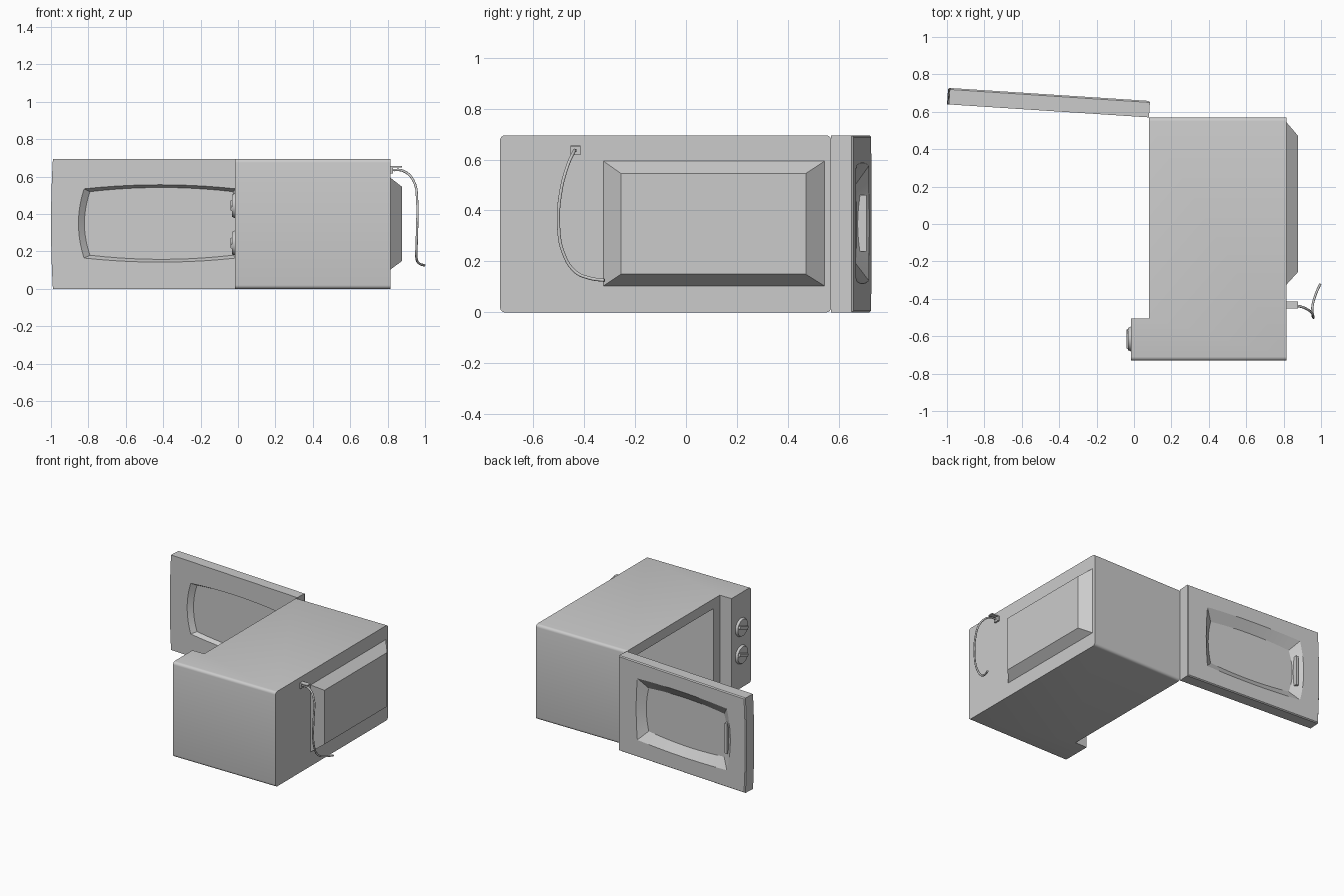
import bpy, bmesh, math
from mathutils import Matrix, Vector

if "Cube" in bpy.data.objects:
    bpy.data.objects.remove(bpy.data.objects["Cube"])


def finish(bm, name, smooth=True):
    bmesh.ops.recalc_face_normals(bm, faces=bm.faces[:])
    me = bpy.data.meshes.new(name)
    bm.to_mesh(me)
    bm.free()
    ob = bpy.data.objects.new(name, me)
    bpy.context.collection.objects.link(ob)
    if smooth:
        bpy.ops.object.select_all(action='DESELECT')
        ob.select_set(True)
        bpy.context.view_layer.objects.active = ob
        bpy.ops.object.shade_smooth_by_angle(angle=math.radians(30))
    return ob


def add_box(bm, lo, hi, matrix=Matrix()):
    lo, hi = Vector(lo), Vector(hi)
    m = matrix @ Matrix.Translation((lo + hi) / 2) @ Matrix.Diagonal((*(hi - lo), 1))
    return bmesh.ops.create_cube(bm, size=1, matrix=m)["verts"]


# Body: L-shaped plan (control column juts forward) with an oven cavity
FRONT, BACK, PANEL = 0.08, 0.815, -0.015
Y0, Y1, STEP, H = -0.73, 0.57, -0.505, 0.695
bm = bmesh.new()
plan = [(PANEL, Y0), (BACK, Y0), (BACK, Y1), (FRONT, Y1), (FRONT, STEP), (PANEL, STEP)]
base = bm.faces.new([bm.verts.new((x, y, 0)) for x, y in plan])
ext = bmesh.ops.extrude_face_region(bm, geom=[base])["geom"]
bmesh.ops.translate(bm, vec=(0, 0, H), verts=[v for v in ext if isinstance(v, bmesh.types.BMVert)])
bmesh.ops.recalc_face_normals(bm, faces=bm.faces[:])
front = next(f for f in bm.faces
             if f.normal.x < -0.9 and abs(f.calc_center_median().x - FRONT) < 1e-4)
bmesh.ops.inset_region(bm, faces=[front], thickness=0.1)
cav = bmesh.ops.extrude_face_region(bm, geom=[front])["geom"]
bmesh.ops.translate(bm, vec=(0.68, 0, 0), verts=[v for v in cav if isinstance(v, bmesh.types.BMVert)])
if front.is_valid:
    bmesh.ops.delete(bm, geom=[front], context='FACES_ONLY')
rim = []
for e in bm.edges:
    a, b = e.verts[0].co, e.verts[1].co
    along_x = abs(a.y - b.y) + abs(a.z - b.z) < 1e-4
    if along_x and min(abs(a.y - Y0), abs(a.y - Y1)) < 1e-4:
        rim.append(e)
bmesh.ops.bevel(bm, geom=rim, offset=0.02, segments=4, profile=0.5, affect='EDGES')
finish(bm, "body")

# Rear housing: low frustum
bm = bmesh.new()
for v in add_box(bm, (BACK - 0.005, -0.33, 0.1), (0.878, 0.55, 0.598)):
    if v.co.x > 0.85:
        v.co.y = -0.255 if v.co.y < 0 else 0.47
        v.co.z = 0.15 if v.co.z < 0.3 else 0.545
finish(bm, "rear_housing", False)

# Control knobs with a slanted grip
for i, z in enumerate((0.245, 0.445)):
    bm = bmesh.new()
    place = Matrix.Translation((PANEL, -0.615, z))
    bmesh.ops.create_cone(bm, cap_ends=True, segments=32, radius1=0.068, radius2=0.06, depth=0.018,
                          matrix=place @ Matrix.Translation((-0.007, 0, 0)) @ Matrix.Rotation(-math.pi / 2, 4, 'Y'))
    for v in add_box(bm, (-0.026, -0.058, -0.014), (-0.01, 0.058, 0.014)):
        if v.co.x < -0.02:
            v.co.y *= 0.85
            v.co.z *= 0.7
        v.co = place @ Matrix.Rotation(math.radians(20), 4, 'X') @ v.co
    finish(bm, f"knob_{i + 1}")


# Door: rings of matching outlines, in local (distance from hinge, thickness, height)
def outline(d0, d1, z0, z1, y, bd0=0, bd1=0, bz=0, n=10):
    pts = []
    for side in range(4):
        for k in range(n):
            t = k / n
            b = 1 - (2 * t - 1) ** 2
            pts.append([(d0 + (d1 - d0) * t, y, z0 - bz * b),
                        (d1 + bd1 * b, y, z0 + (z1 - z0) * t),
                        (d1 + (d0 - d1) * t, y, z1 + bz * b),
                        (d0 - bd0 * b, y, z1 + (z0 - z1) * t)][side])
    return pts


ang = math.atan2(0.07, 1.08)
c, s = math.cos(ang), math.sin(ang)
door_m = Matrix(((-c, s, 0, FRONT), (s, c, 0, Y1), (0, 0, 1, 0), (0, 0, 0, 1)))
T = 0.088
rings = [
    outline(0.11, 0.875, 0.18, 0.52, 0.03, 0.03, 0.03, 0.022),
    outline(0.09, 0.905, 0.165, 0.535, 0, 0.03, 0.03, 0.022),
    outline(0, 1.072, 0, H, 0, 0, 0.01),
    outline(0, 1.072, 0, H, T - 0.008, 0, 0.01),
    outline(0.006, 1.066, 0.006, H - 0.006, T, 0, 0.01),
    outline(0.16, 0.92, 0.125, 0.575, T, 0.01, 0.03, 0.012),
    outline(0.22, 0.86, 0.19, 0.505, 0.042, 0.02, 0.03, 0.018),
]
bm = bmesh.new()
loops = [[bm.verts.new(door_m @ Vector(p)) for p in r] for r in rings]
for a, b in zip(loops, loops[1:]):
    for i in range(len(a)):
        j = (i + 1) % len(a)
        bm.faces.new((a[i], a[j], b[j], b[i]))
bm.faces.new(loops[0])
bm.faces.new(loops[-1])
finish(bm, "door")

# Door handle: upright bar in the free end of the recess
bm = bmesh.new()
add_box(bm, (0.895, 0.045, 0.24), (0.915, 0.08, 0.46), door_m)
finish(bm, "door_handle", False)

# Cord clip: small hooded socket on the rear
bm = bmesh.new()
add_box(bm, (0.81, -0.453, 0.618), (0.828, -0.415, 0.655))
add_box(bm, (0.81, -0.453, 0.649), (0.878, -0.415, 0.656))
finish(bm, "cord_socket", False)

# Power cord
path = [(0.82, -0.435, 0.636), (0.885, -0.44, 0.63), (0.94, -0.465, 0.575), (0.958, -0.492, 0.47),
        (0.958, -0.5, 0.34), (0.955, -0.482, 0.235), (0.955, -0.435, 0.16), (0.97, -0.38, 0.135),
        (0.996, -0.32, 0.126)]
cu = bpy.data.curves.new("power_cord", 'CURVE')
cu.dimensions = '3D'
cu.bevel_depth = 0.0065
cu.bevel_resolution = 2
cu.resolution_u = 5
cu.use_fill_caps = True
sp = cu.splines.new('BEZIER')
sp.bezier_points.add(len(path) - 1)
for p, co in zip(sp.bezier_points, path):
    p.co = co
    p.handle_left_type = p.handle_right_type = 'AUTO'
bpy.context.collection.objects.link(bpy.data.objects.new("power_cord", cu))
